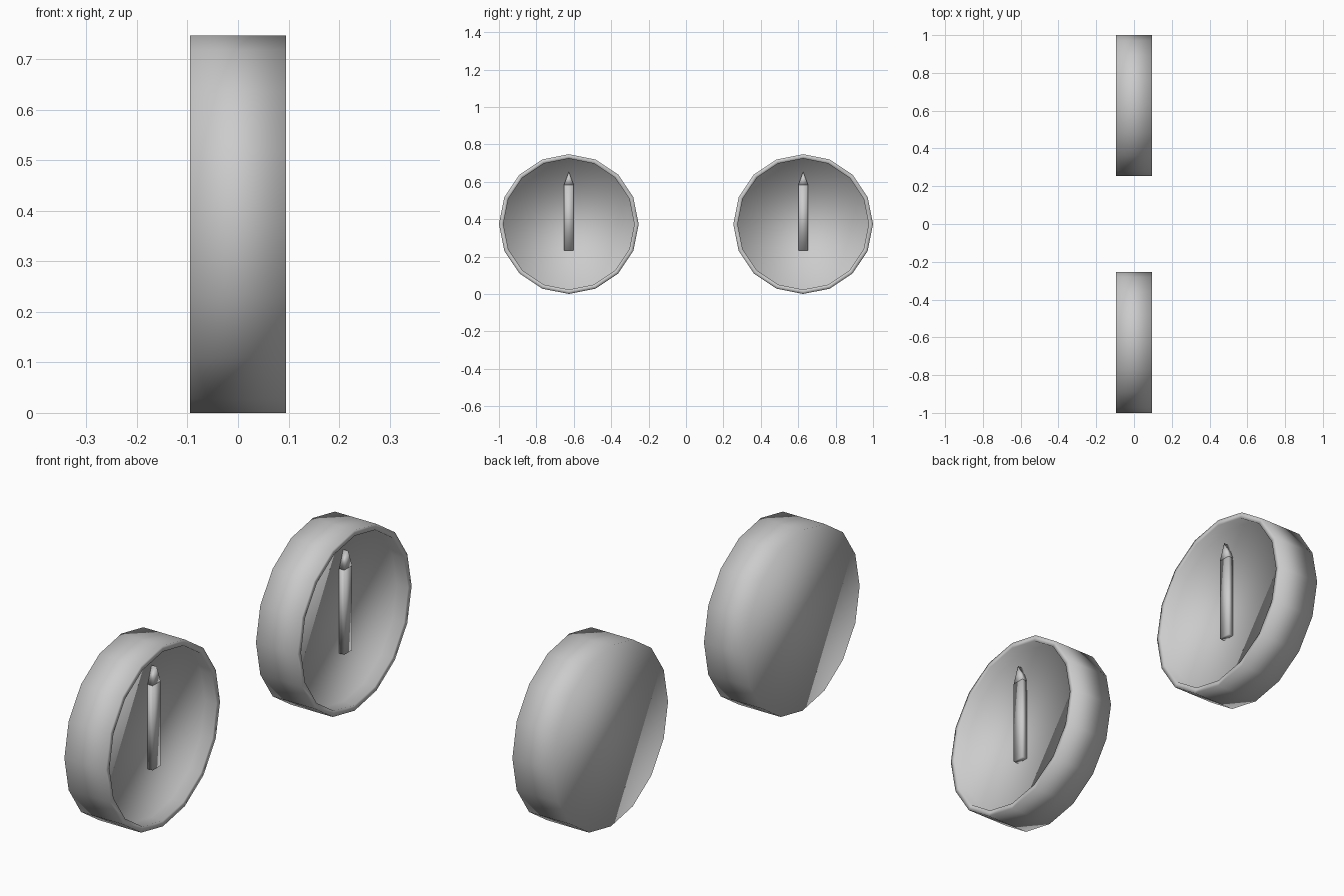
import bpy, bmesh, math

SIDES = 16
RADIUS = 0.3735
CENTRE_Z = 0.3735
SPACING = 0.6265
FLOOR_X = 0.043

if "Cube" in bpy.data.objects:
    bpy.data.objects.remove(bpy.data.objects["Cube"], do_unlink=True)

# One plain grey for everything
grey = bpy.data.materials.new("plain grey")
grey.use_nodes = True
colour = (0.6, 0.6, 0.6, 1)
grey.diffuse_color = colour
grey.node_tree.nodes["Principled BSDF"].inputs["Base Color"].default_value = colour


def finish(name, bm, y):
    bmesh.ops.recalc_face_normals(bm, faces=bm.faces)
    for face in bm.faces:
        face.smooth = True
    mesh = bpy.data.meshes.new(name)
    bm.to_mesh(mesh)
    bm.free()
    mesh.materials.append(grey)
    obj = bpy.data.objects.new(name, mesh)
    obj.location = (0, y, CENTRE_Z)
    bpy.context.collection.objects.link(obj)
    return obj


def lathe(name, profile, y):
    """Closed solid turned around the x axis from (x, radius) points."""
    bm = bmesh.new()
    rings = []
    for x, r in profile:
        angles = [2 * math.pi * i / SIDES for i in range(SIDES)]
        rings.append([bm.verts.new((x, r * math.cos(a), r * math.sin(a))) for a in angles])
    for a, b in zip(rings, rings[1:]):
        for i in range(SIDES):
            j = (i + 1) % SIDES
            bm.faces.new((a[i], a[j], b[j], b[i]))
    bm.faces.new(rings[0])
    bm.faces.new(rings[-1])
    return finish(name, bm, y)


def prism(name, outline, x0, x1, y):
    """Outline of (y, z) points pushed out along x."""
    bm = bmesh.new()
    face = bm.faces.new([bm.verts.new((x0, py, pz)) for py, pz in outline])
    result = bmesh.ops.extrude_face_region(bm, geom=[face])
    verts = [g for g in result["geom"] if isinstance(g, bmesh.types.BMVert)]
    bmesh.ops.translate(bm, verts=verts, vec=(x1 - x0, 0, 0))
    return finish(name, bm, y)


# Two matching dials, each with a recessed face and an upright needle
for side, y in (("front", -SPACING), ("back", SPACING)):
    lathe(side + "_dial_case",
          [(-0.095, RADIUS), (0.095, RADIUS), (0.095, 0.35), (FLOOR_X, 0.35)], y)
    w, low, neck, top = 0.026, -0.14, 0.21, 0.28
    prism(side + "_needle_bar", [(-w, low), (w, low), (w, neck), (-w, neck)],
          FLOOR_X, 0.066, y)
    prism(side + "_needle_tip", [(-w, neck), (w, neck), (0, top)],
          FLOOR_X, 0.066, y)
